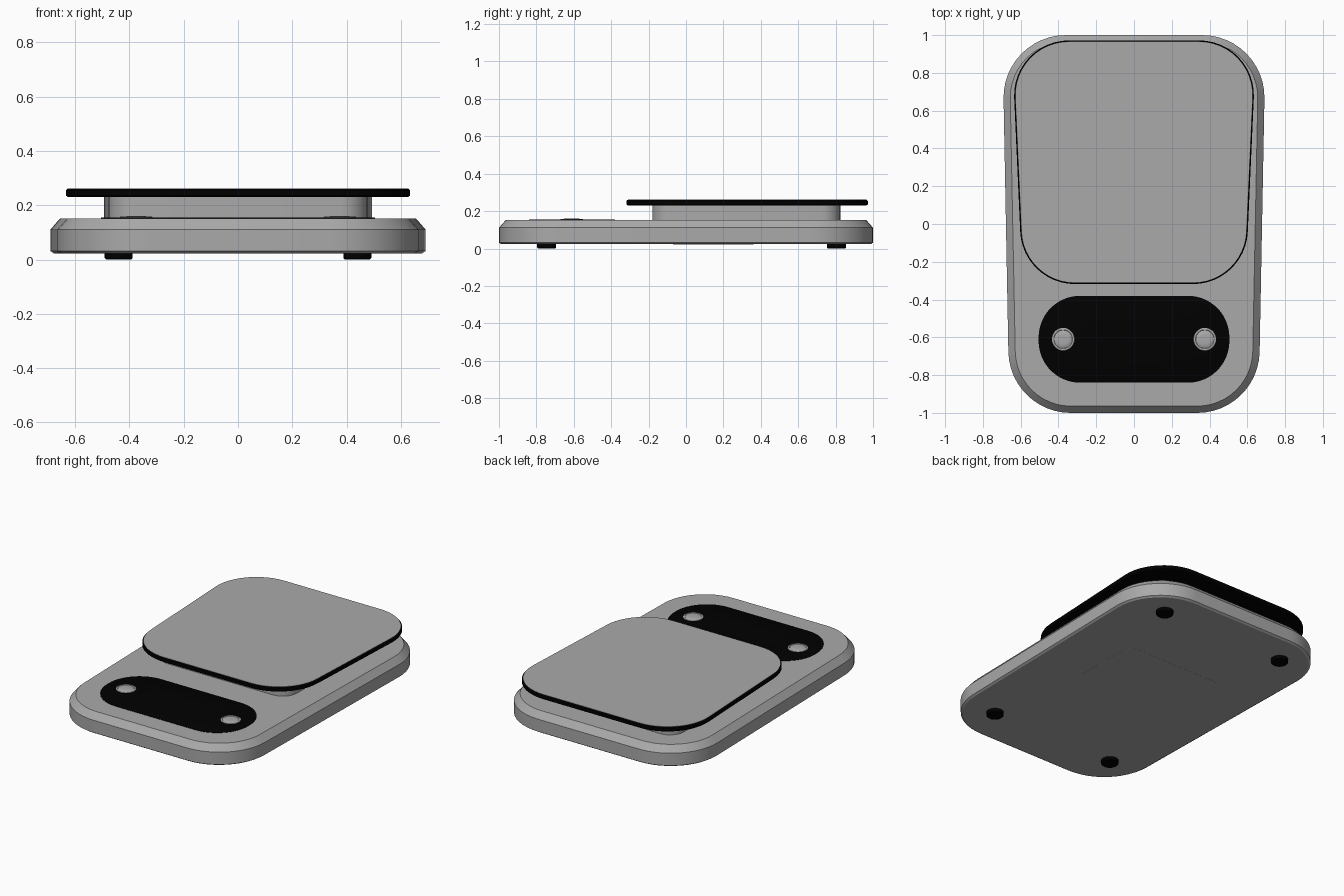
import bpy, bmesh, math
from mathutils import Vector

if "Cube" in bpy.data.objects:
    bpy.data.objects.remove(bpy.data.objects["Cube"])


def outline(y0, y1, w0, w1, r, seg, inset=0.0):
    """Rounded trapezoid: half width w0 at y0, w1 at y1, corner radius r."""
    y0, y1, w0, w1 = y0 + inset, y1 - inset, w0 - inset, w1 - inset
    r = max(r - inset, 0.001)
    corners = [Vector(c) for c in ((w1, y1), (-w1, y1), (-w0, y0), (w0, y0))]
    pts = []
    for i, c in enumerate(corners):
        a = (corners[i - 1] - c).normalized()
        b = (corners[(i + 1) % 4] - c).normalized()
        half = a.angle(b) / 2
        mid = c + (a + b).normalized() * (r / math.sin(half))
        start = c + a * (r / math.tan(half)) - mid
        end = c + b * (r / math.tan(half)) - mid
        a0 = math.atan2(start.y, start.x)
        sweep = (math.atan2(end.y, end.x) - a0) % (2 * math.pi)
        for k in range(seg + 1):
            t = a0 + sweep * k / seg
            pts.append((mid.x + r * math.cos(t), mid.y + r * math.sin(t)))
    return pts


def circle(x, y, r, seg=32):
    return [(x + r * math.cos(2 * math.pi * i / seg),
             y + r * math.sin(2 * math.pi * i / seg)) for i in range(seg)]


def loft(name, rings, mat):
    """Skin a stack of (z, outline) rings from bottom to top and cap both ends."""
    bm = bmesh.new()
    loops = [[bm.verts.new((x, y, z)) for x, y in pts] for z, pts in rings]
    n = len(loops[0])
    for lo, hi in zip(loops, loops[1:]):
        for i in range(n):
            j = (i + 1) % n
            bm.faces.new((lo[i], lo[j], hi[j], hi[i]))
    bm.faces.new(loops[0][::-1])
    bm.faces.new(loops[-1])
    mesh = bpy.data.meshes.new(name)
    bm.to_mesh(mesh)
    bm.free()
    ob = bpy.data.objects.new(name, mesh)
    bpy.context.collection.objects.link(ob)
    mesh.materials.append(mat)
    bpy.ops.object.select_all(action='DESELECT')
    ob.select_set(True)
    bpy.context.view_layer.objects.active = ob
    bpy.ops.object.shade_smooth_by_angle(angle=math.radians(30))
    return ob


def slab(name, shape, levels, mat, seg=12):
    return loft(name, [(z, outline(*shape, seg, i)) for z, i in levels], mat)


def disc(name, x, y, levels, mat):
    return loft(name, [(z, circle(x, y, r)) for z, r in levels], mat)


def material(name, value):
    mat = bpy.data.materials.new(name)
    mat.diffuse_color = (value, value, value, 1)
    mat.use_nodes = True
    mat.node_tree.nodes["Principled BSDF"].inputs["Base Color"].default_value = mat.diffuse_color
    return mat


grey = material("grey_plastic", 0.4)
black = material("black_plastic", 0.0)

# Housing with chamfered upper rim
slab("body", (-1.0, 1.0, 0.659, 0.697, 0.33),
     [(0.023, 0.012), (0.031, 0), (0.111, 0), (0.152, 0.036)], grey)

# Pedestal and weighing platter
slab("pedestal", (-0.18, 0.825, 0.475, 0.495, 0.1),
     [(0.147, 0), (0.233, 0)], grey, 8)
platter = (-0.318, 0.972, 0.59, 0.648, 0.29)
slab("platter", platter,
     [(0.23, 0.008), (0.236, 0), (0.255, 0), (0.2605, 0.006)], black)
slab("platter_top", platter, [(0.259, 0.007), (0.262, 0.007)], grey)

# Control panel with display window
slab("control_panel", (-0.84, -0.38, 0.505, 0.505, 0.22),
     [(0.147, 0), (0.154, 0), (0.155, 0.002)], black, 16)
slab("display", (-0.71, -0.51, 0.25, 0.25, 0.01),
     [(0.153, 0), (0.1555, 0)], black, 3)

# Buttons with a raised rim and a domed centre
for side, label in ((-1, "left"), (1, "right")):
    disc(label + "_button", side * 0.375, -0.61,
         [(0.152, 0.061), (0.157, 0.06), (0.159, 0.057), (0.159, 0.05),
          (0.157, 0.048), (0.157, 0.045), (0.159, 0.042), (0.1605, 0.025)], grey)

# Rubber feet
for side, label in ((-1, "left"), (1, "right")):
    for y, end in ((-0.745, "front"), (0.805, "back")):
        disc(f"{end}_{label}_foot", side * 0.44, y,
             [(0, 0.046), (0.005, 0.051), (0.027, 0.051)], black)

# Rating label under the housing
slab("underside_label", (-0.07, 0.36, 0.335, 0.335, 0.005),
     [(0.0225, 0), (0.027, 0)], grey, 2)
